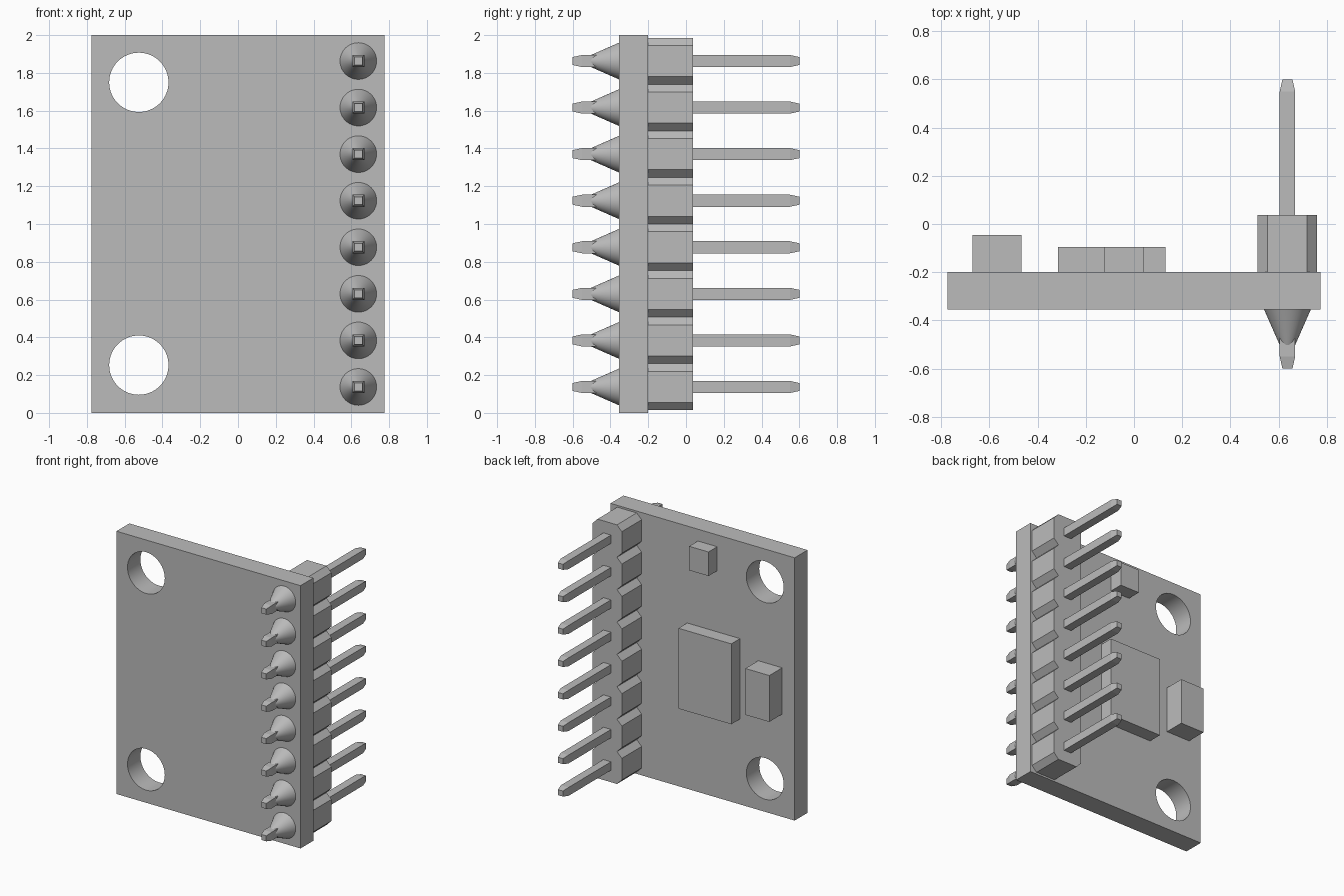
import bpy, bmesh, math
from mathutils import Matrix, Vector

cube = bpy.data.objects.get("Cube")
if cube:
    bpy.data.objects.remove(cube, do_unlink=True)

grey = bpy.data.materials.new("plain grey")
grey.use_nodes = True
GREY = (0.5, 0.5, 0.5, 1)
grey.diffuse_color = GREY
grey.node_tree.nodes["Principled BSDF"].inputs["Base Color"].default_value = GREY

BOARD_FRONT, BOARD_BACK = -0.355, -0.2
PITCH, PINS, PIN_X = 0.2465, 8, 0.637
PIN_Z = [1 + (i - (PINS - 1) / 2) * PITCH for i in range(PINS)]


def finish(bm, name):
    bmesh.ops.recalc_face_normals(bm, faces=bm.faces)
    mesh = bpy.data.meshes.new(name)
    bm.to_mesh(mesh)
    bm.free()
    mesh.materials.append(grey)
    obj = bpy.data.objects.new(name, mesh)
    bpy.context.collection.objects.link(obj)
    return obj


def loft(bm, rings):
    """Skin a list of equal-length point rings and cap both ends."""
    loops = [[bm.verts.new(p) for p in ring] for ring in rings]
    n = len(loops[0])
    for a, b in zip(loops, loops[1:]):
        for i in range(n):
            j = (i + 1) % n
            bm.faces.new((a[i], a[j], b[j], b[i]))
    bm.faces.new(loops[0])
    bm.faces.new(loops[-1])


def box(name, x0, x1, y0, y1, z0, z1):
    bm = bmesh.new()
    loft(bm, [[(x0, y, z0), (x1, y, z0), (x1, y, z1), (x0, y, z1)] for y in (y0, y1)])
    return finish(bm, name)


def circle(x, y, z, r, n):
    return [(x + r * math.cos(2 * math.pi * i / n), y, z + r * math.sin(2 * math.pi * i / n))
            for i in range(n)]


# Circuit board with two mounting holes
board = box("board", -0.775, 0.775, BOARD_FRONT, BOARD_BACK, 0, 2)
bm = bmesh.new()
for z in (0.253, 1.75):
    loft(bm, [circle(-0.525, y, z, 0.157, 64) for y in (-0.5, 0)])
cutter = finish(bm, "hole_cutter")
cutter.hide_render = True
cutter.hide_viewport = True
cut = board.modifiers.new("holes", "BOOLEAN")
cut.operation = "DIFFERENCE"
cut.solver = "EXACT"
cut.object = cutter
bpy.context.view_layer.objects.active = board
board.select_set(True)
bpy.ops.object.modifier_apply(modifier=cut.name)
bpy.data.objects.remove(cutter, do_unlink=True)
bpy.ops.object.shade_smooth_by_angle(angle=math.radians(30))

# Components on the back
box("main_chip", -0.315, 0.13, BOARD_BACK, -0.095, 0.65, 1.262)
box("capacitor", -0.67, -0.468, BOARD_BACK, -0.045, 0.782, 1.135)
box("small_resistor", -0.123, 0.04, BOARD_BACK, -0.095, 1.727, 1.91)

# Header strip: one outline notched between the pins
half, chamfer = PITCH / 2, 0.041
side = []
for z in PIN_Z:
    side += [(half - chamfer, z - half), (half, z - half + chamfer),
             (half, z + half - chamfer)]
side.append((half - chamfer, PIN_Z[-1] + half))
outline = [(PIN_X + x, z) for x, z in side] + [(PIN_X - x, z) for x, z in reversed(side)]
bm = bmesh.new()
loft(bm, [[(x, y, z) for x, z in outline] for y in (BOARD_BACK, 0.038)])
finish(bm, "header_strip")

# Square pins with tapered ends
bm = bmesh.new()
for z in PIN_Z:
    rings = []
    for y, s in ((-0.6, 0.021), (-0.55, 0.032), (0.55, 0.032), (0.6, 0.021)):
        rings.append([(PIN_X + a * s, y, z + b * s)
                      for a, b in ((-1, -1), (1, -1), (1, 1), (-1, 1))])
    loft(bm, rings)
finish(bm, "header_pins")

# Solder cones on the front
bm = bmesh.new()
for z in PIN_Z:
    loft(bm, [circle(PIN_X, y, z, r, 48)
              for y, r in ((BOARD_FRONT, 0.097), (-0.505, 0.031))])
solder = finish(bm, "solder_cones")
bpy.ops.object.select_all(action="DESELECT")
solder.select_set(True)
bpy.context.view_layer.objects.active = solder
bpy.ops.object.shade_smooth_by_angle(angle=math.radians(30))
